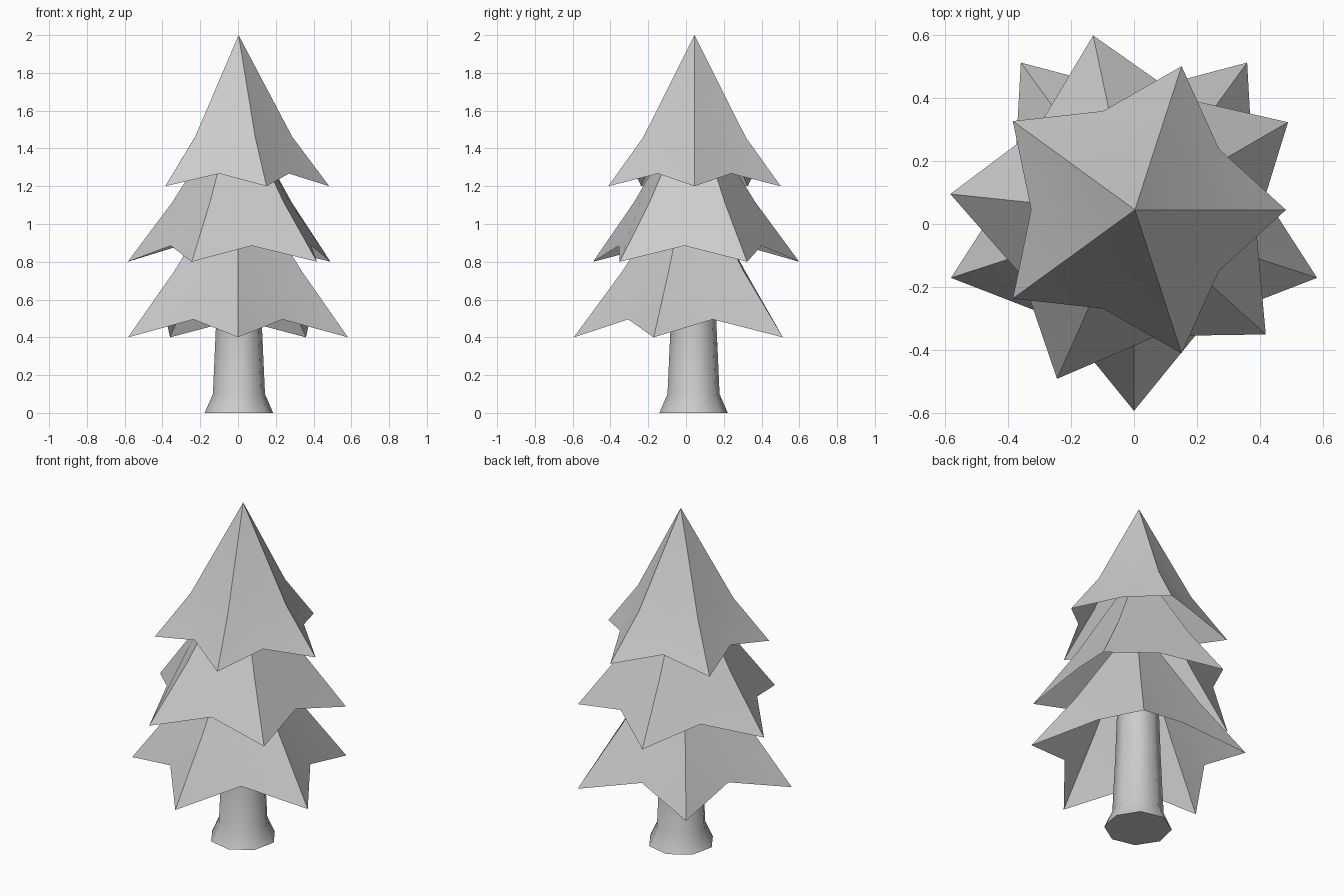
import bpy, bmesh, math

if "Cube" in bpy.data.objects:
    bpy.data.objects.remove(bpy.data.objects["Cube"])


def finish(name, bm, angle):
    bmesh.ops.recalc_face_normals(bm, faces=bm.faces)
    mesh = bpy.data.meshes.new(name)
    bm.to_mesh(mesh)
    bm.free()
    obj = bpy.data.objects.new(name, mesh)
    bpy.context.collection.objects.link(obj)
    bpy.ops.object.select_all(action='DESELECT')
    obj.select_set(True)
    bpy.context.view_layer.objects.active = obj
    bpy.ops.object.shade_smooth_by_angle(angle=math.radians(angle))
    return obj


def ring(bm, centre, count, start, outer, inner, z_outer, z_inner):
    verts = []
    for i in range(count):
        a = math.radians(start + 360 * i / count)
        r, z = (inner, z_inner) if i % 2 else (outer, z_outer)
        verts.append(bm.verts.new((centre[0] + r * math.cos(a),
                                   centre[1] + r * math.sin(a), z)))
    return verts


def bridge(bm, a, b):
    n = len(a)
    for i in range(n):
        j = (i + 1) % n
        bm.faces.new((a[i], a[j], b[j], b[i]))


# Open star-shaped branch skirt: apex, bend ring, pointed rim
def branch_tier(name, centre, start, apex_z, bend, rim):
    bm = bmesh.new()
    apex = bm.verts.new((*centre, apex_z))
    upper = ring(bm, centre, 10, start, *bend)
    lower = ring(bm, centre, 10, start, *rim)
    for i in range(10):
        bm.faces.new((apex, upper[i], upper[(i + 1) % 10]))
    bridge(bm, upper, lower)
    finish(name, bm, 50)


# Each tuple: outer radius, inner radius, outer z, inner z
branch_tier("top_branches", (0.003, 0.045), 0, 2.0,
            (0.285, 0.225, 1.46, 1.47), (0.48, 0.33, 1.2, 1.267))
branch_tier("middle_branches", (-0.01, 0.035), 30, 1.65,
            (0.34, 0.28, 1.115, 1.125), (0.577, 0.40, 0.8, 0.885))
branch_tier("lower_branches", (0.0, 0.018), -90, 1.3,
            (0.355, 0.29, 0.75, 0.76), (0.612, 0.40, 0.4, 0.495))

# Eight-sided trunk with flared foot
bm = bmesh.new()
rings = [ring(bm, (0.005, 0.04), 8, 10, r, r, z, z)
         for r, z in ((0.184, 0), (0.14, 0.1), (0.124, 0.45), (0.11, 0.85))]
for a, b in zip(rings, rings[1:]):
    bridge(bm, a, b)
bm.faces.new(rings[0][::-1])
bm.faces.new(rings[-1])
finish("trunk", bm, 50)
